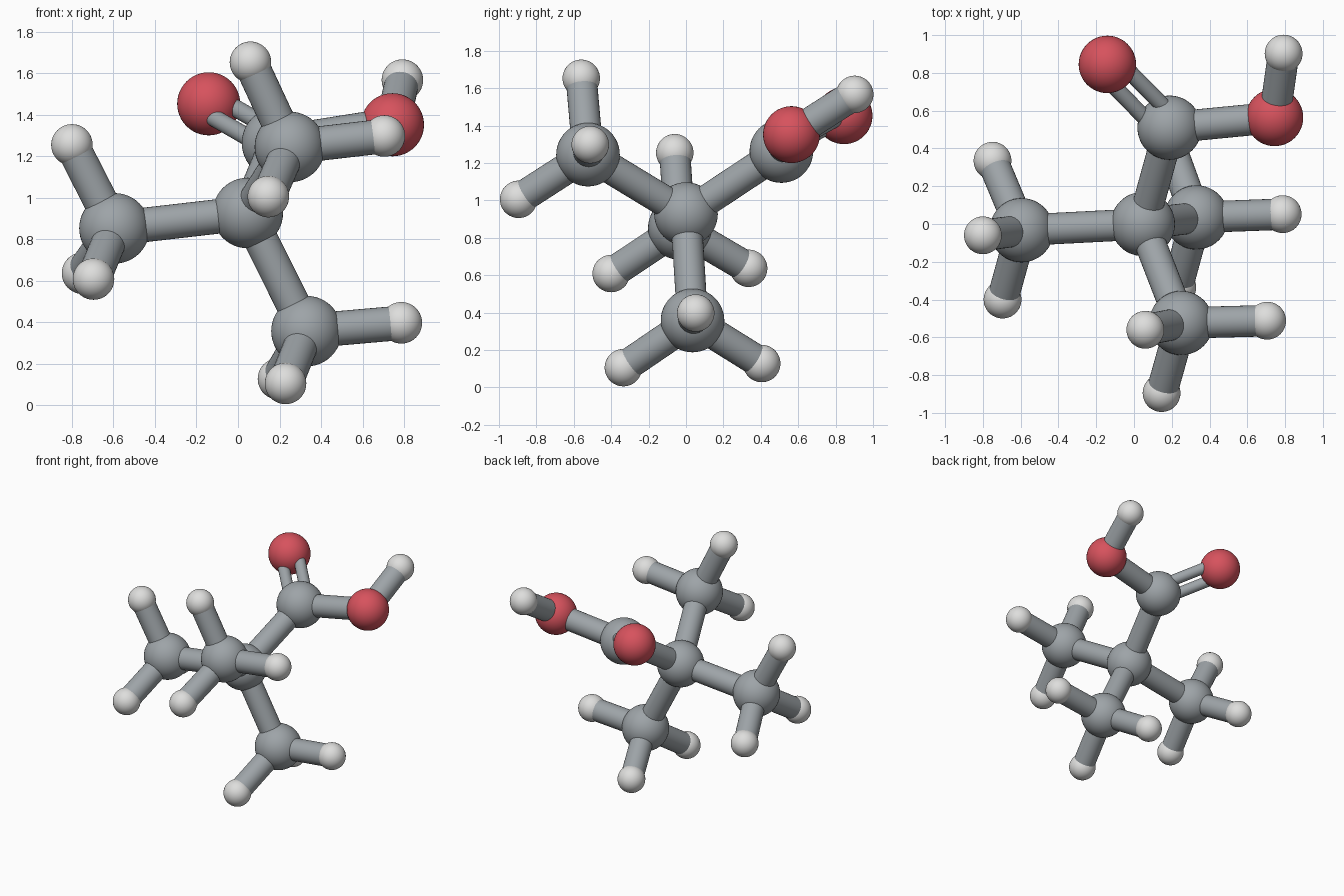
import bpy
import math
from mathutils import Vector

cube = bpy.data.objects.get("Cube")
if cube:
    bpy.data.objects.remove(cube, do_unlink=True)


def make_material(name, rgb):
    mat = bpy.data.materials.new(name)
    mat.use_nodes = True
    color = (*rgb, 1.0)
    mat.diffuse_color = color
    mat.node_tree.nodes["Principled BSDF"].inputs["Base Color"].default_value = color
    return mat


grey = make_material("carbon grey", (0.34, 0.37, 0.39))
red = make_material("oxygen red", (0.68, 0.085, 0.11))
white = make_material("hydrogen white", (0.73, 0.73, 0.72))

# Each kind of atom: radius and material
KINDS = {"carbon": (0.17, grey), "oxygen": (0.152, red), "hydrogen": (0.1, white)}
BOND_RADIUS = 0.083


def finish(obj, name, mat):
    obj.name = name
    obj.data.name = name
    obj.data.materials.append(mat)
    bpy.ops.object.shade_smooth_by_angle(angle=math.radians(40))


def atom(kind, name, position):
    radius, mat = KINDS[kind]
    bpy.ops.mesh.primitive_uv_sphere_add(segments=48, ring_count=24, radius=radius, location=position)
    finish(bpy.context.object, f"{name}_{kind}", mat)
    return Vector(position)


def bond(name, start, end, radius=BOND_RADIUS, shift=Vector()):
    axis = end - start
    bpy.ops.mesh.primitive_cylinder_add(vertices=32, radius=radius, depth=axis.length,
                                        location=(start + end) / 2 + shift)
    obj = bpy.context.object
    obj.rotation_euler = axis.to_track_quat("Z", "Y").to_euler()
    finish(obj, f"{name}_bond", grey)


# Central carbon
centre = atom("carbon", "centre", (0.047, 0.0, 0.927))

# Three arms, each a carbon with three hydrogens
arms = {
    "right": ((-0.595, -0.033, 0.853),
              [(-0.80, -0.06, 1.255), (-0.749, 0.335, 0.637), (-0.696, -0.40, 0.609)]),
    "lower": ((0.33, 0.035, 0.358),
              [(0.787, 0.052, 0.398), (0.195, 0.405, 0.128), (0.229, -0.335, 0.106)]),
    "front": ((0.25, -0.524, 1.245),
              [(0.06, -0.56, 1.653), (0.705, -0.512, 1.298), (0.146, -0.895, 1.006)]),
}
for arm, (position, tips) in arms.items():
    hub = atom("carbon", arm, position)
    bond(f"{arm}_arm", centre, hub)
    for i, tip in enumerate(tips, 1):
        bond(f"{arm}_tip_{i}", hub, atom("hydrogen", f"{arm}_tip_{i}", tip))

# Rear arm: a carbon with a double-bonded oxygen and an oxygen-hydrogen pair
rear = atom("carbon", "rear", (0.188, 0.51, 1.264))
upper = atom("oxygen", "upper", (-0.141, 0.845, 1.453))
side = atom("oxygen", "side", (0.744, 0.564, 1.352))
side_tip = atom("hydrogen", "side_tip", (0.792, 0.902, 1.567))
bond("rear_arm", centre, rear)
bond("side", rear, side)
bond("side_tip", side, side_tip)

# Double bond: two thin rods lying in the plane of the rear group
along = upper - rear
across = (along.cross(side - rear)).cross(along).normalized()
for label, sign in (("inner", 1), ("outer", -1)):
    bond(f"double_{label}", rear, upper, radius=0.042, shift=across * 0.063 * sign)
